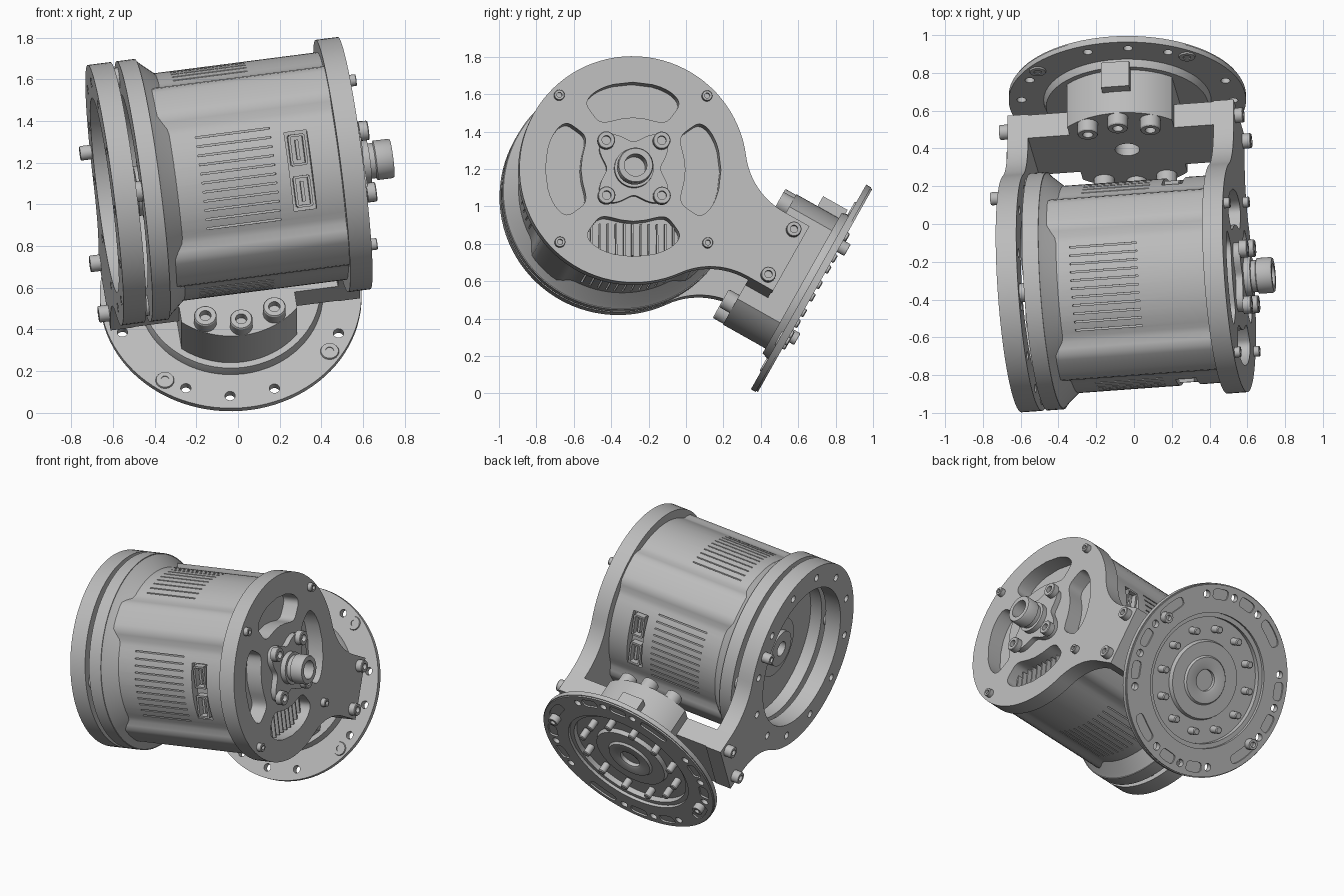
import bpy, bmesh
from math import sin, cos, pi, radians, asin, acos, sqrt, copysign
from mathutils import Matrix, Vector

if "Cube" in bpy.data.objects:
    bpy.data.objects.remove(bpy.data.objects["Cube"])

grey = bpy.data.materials.new("machined grey")
grey.use_nodes = True
grey.diffuse_color = (0.5, 0.5, 0.5, 1)
grey.node_tree.nodes["Principled BSDF"].inputs["Base Color"].default_value = (0.5, 0.5, 0.5, 1)

# Frames: every part is drawn in (a, b) and raised along its frame's z axis
ROLL, TILT = radians(29.4), radians(8.4)
T = Matrix.Translation
unit = T((-0.035, 0.69, 0.55)) @ Matrix.Rotation(-ROLL, 4, 'X') @ Matrix.Rotation(-TILT, 4, 'Y')
cycle = Matrix(((0, 0, 1, 0), (1, 0, 0, 0), (0, 1, 0, 0), (0, 0, 0, 1)))
OUT = unit @ cycle @ cycle                       # a = up, b = side, raised along output axis
ARM = unit @ T((0, -1.165, 0)) @ cycle           # a = towards output, raised along motor axis
MOTOR = ARM @ Matrix.Rotation(ROLL, 4, 'Z')      # same axis, turned with the housing
FLIP = Matrix.Rotation(pi, 4, 'X')
LEFT, RIGHT = -0.612, 0.598                      # outer faces of the two arms


def polar(r, deg):
    return Vector((r * cos(radians(deg)), r * sin(radians(deg)), 0))


def finish(name, bm, frame):
    bmesh.ops.remove_doubles(bm, verts=bm.verts, dist=0.00005)
    bmesh.ops.recalc_face_normals(bm, faces=bm.faces)
    mesh = bpy.data.meshes.new(name)
    bm.to_mesh(mesh)
    bm.free()
    mesh.materials.append(grey)
    ob = bpy.data.objects.new(name, mesh)
    ob.matrix_world = frame
    bpy.context.collection.objects.link(ob)
    return ob


def evaluated_mesh(ob):
    deps = bpy.context.evaluated_depsgraph_get()
    return bpy.data.meshes.new_from_object(ob.evaluated_get(deps))


def circle(r, centre=(0, 0), n=64):
    return [(centre[0] + r * cos(2 * pi * i / n), centre[1] + r * sin(2 * pi * i / n)) for i in range(n)]


def plate(name, loops, low, high, frame):
    """Flat plate from an outline and its holes."""
    cu = bpy.data.curves.new(name, 'CURVE')
    cu.dimensions, cu.fill_mode, cu.extrude = '2D', 'BOTH', (high - low) / 2
    for loop in loops:
        sp = cu.splines.new('POLY')
        sp.points.add(len(loop) - 1)
        for p, (x, y) in zip(sp.points, loop):
            p.co = (x, y, 0, 1)
        sp.use_cyclic_u = True
    tmp = bpy.data.objects.new(name, cu)
    bpy.context.collection.objects.link(tmp)
    mesh = evaluated_mesh(tmp)
    bm = bmesh.new()
    bm.from_mesh(mesh)
    bpy.data.objects.remove(tmp)
    bpy.data.meshes.remove(mesh)
    return finish(name, bm, frame @ T((0, 0, (low + high) / 2)))


def lathe(name, profile, frame, n=48):
    bm = bmesh.new()
    vs = [bm.verts.new((r, 0, h)) for r, h in profile]
    es = [bm.edges.new(pair) for pair in zip(vs, vs[1:])]
    bmesh.ops.spin(bm, geom=vs + es, axis=(0, 0, 1), cent=(0, 0, 0), angle=2 * pi, steps=n)
    return finish(name, bm, frame)


def bolt(name, frame, r, h):
    lathe(name, [(0, h * .4), (r * .5, h * .4), (r * .5, h), (r * .92, h), (r, h * .9), (r, 0), (0, 0)], frame, 20)


def add_box(bm, size, at):
    bmesh.ops.create_cube(bm, size=1, matrix=at @ Matrix.Diagonal((*size, 1)))


def box(name, size, at, frame):
    bm = bmesh.new()
    add_box(bm, size, at)
    return finish(name, bm, frame)


def soft(v):
    return copysign(sqrt(abs(v)), v)


def kidney(r_mid, half, spread, deg, n=48):
    """Rounded slot bent around the centre."""
    pts = [2 * pi * i / n for i in range(n)]
    return [polar(r_mid + half * soft(sin(t)), deg + spread * soft(cos(t))).xy for t in pts]


def arm_outline(r, fillet=0.4, neck=0.2, reach=0.97):
    """Disc flowing into a straight neck."""
    a = asin((neck + fillet) / (r + fillet))
    cx, cy = (r + fillet) * cos(a), neck + fillet
    top = [(reach, neck)]
    top += [(cx + fillet * cos(t), cy + fillet * sin(t))
            for t in [-pi / 2 - (pi / 2 - a) * i / 12 for i in range(13)]]
    rim = [(r * cos(t), r * sin(t)) for t in [a + (2 * pi - 2 * a) * i / 72 for i in range(1, 72)]]
    return top + rim + [(x, -y) for x, y in reversed(top)]


# Motor housing: round section with four raised corner ribs
def housing_radius(deg):
    off = abs((deg % 90) - 45)
    blend = min(max((off - 8) / 9, 0), 1)
    return 0.59 - 0.04 * blend * blend * (3 - 2 * blend)


body = plate("motor_housing", [[polar(housing_radius(d), d).xy for d in range(0, 360, 3)]], -0.39, 0.49, MOTOR)

# Vent slots and connector recesses cut into the housing
bm = bmesh.new()
for side in range(4):
    turn = Matrix.Rotation(side * pi / 2, 4, 'Z')
    for j in range(-5, 6):
        t = j * 0.044
        add_box(bm, (0.05, 0.008, 0.36), turn @ T((sqrt(0.3025 - t * t), t, -0.05 if side % 2 else 0.0)))
    if side % 2 == 0:
        add_box(bm, (0.12, 0.38, 0.11), turn @ T((0.55, 0, 0.30)))
cutter = finish("vent_cutter", bm, MOTOR)
cutter.hide_render = True
cut = body.modifiers.new("vents", 'BOOLEAN')
cut.operation, cut.object, cut.solver = 'DIFFERENCE', cutter, 'EXACT'
bpy.context.view_layer.update()
body.data = evaluated_mesh(body)
body.modifiers.clear()
bpy.data.objects.remove(cutter)

# Connector sockets
for side in (0, 180):
    turn = Matrix.Rotation(radians(side), 4, 'Z')
    for t, length in ((-0.1, 0.14), (0.1, 0.14)):
        for s in (-1, 1):
            box("socket_wall", (0.05, length, 0.012), turn @ T((0.51, t, 0.30 + s * 0.035)), MOTOR)
            box("socket_end", (0.05, 0.012, 0.07), turn @ T((0.51, t + s * length / 2, 0.30)), MOTOR)
        box("socket_tongue", (0.035, length * .7, 0.016), turn @ T((0.505, t, 0.30)), MOTOR)

# Rear flange, its cone and the rear hub
plate("rear_flange", [circle(0.63, n=96), circle(0.47)], -0.472, -0.385, MOTOR)
lathe("rear_cone", [(0.5, -0.385), (0.625, -0.385), (0.605, -0.365), (0.54, -0.29), (0.5, -0.29)], MOTOR, 96)
lathe("rear_hub", [(0, .02), (.05, .02), (.05, .07), (.12, .07), (.12, .04), (.2, .04), (.2, 0), (0, 0)],
      MOTOR @ T((0, 0, -0.39)) @ FLIP)
for k in range(4):
    lathe("flange_spacer", [(0, -0.51), (0.05, -0.51), (0.05, -0.465), (0, -0.465)],
          MOTOR @ T(polar(0.55, 90 * k)), 20)

# Left side arm: open ring with a circle of small holes
holes = [circle(0.024, polar(0.55, 30 * k + 7), 16) for k in range(12)]
plate("left_arm", [arm_outline(0.63), circle(0.47)] + holes, LEFT, -0.502, ARM)
bolt("left_arm_bolt", ARM @ T(polar(0.55, 52)) @ T((0, 0, LEFT)) @ FLIP, 0.035, 0.055)

# Right side arm: four kidney windows
windows = [kidney(0.375, 0.095, 36, 29.4 + 90 * k) for k in range(4)]
plate("right_arm", [arm_outline(0.61)] + windows, 0.49, RIGHT, ARM)
for k in range(4):
    bolt("rim_bolt", MOTOR @ T(polar(0.56, 45 + 90 * k)) @ T((0, 0, RIGHT)), 0.028, 0.032)
for i in range(-5, 6):
    box("window_fin", (0.17, 0.01, 0.05), T((-0.37, i * 0.044, 0.51)),
        MOTOR @ Matrix.Rotation(pi / 2, 4, 'Z'))

# Encoder cover and cable gland on the right arm
star = [polar(0.19 + 0.045 * cos(radians(4 * (d - 45))), d).xy for d in range(0, 360, 5)]
plate("gland_bracket", [star], 0.59, 0.635, MOTOR)
for k in range(4):
    bolt("gland_bolt", MOTOR @ T(polar(0.21, 45 + 90 * k)) @ T((0, 0, 0.63)), 0.047, 0.045)
lathe("cable_gland", [(0, .65), (.06, .65), (.06, .782), (.09, .782), (.095, .772), (.095, .7), (.085, .695),
                      (.085, .67), (.105, .67), (.105, .62), (0, .62)], MOTOR)

# Screws that pin both arms to the cross beam
for z in (-0.14, 0.14):
    bolt("right_beam_screw", ARM @ T((0.905, z, RIGHT)), 0.04, 0.045)
    bolt("left_beam_screw", ARM @ T((0.905, z, LEFT)) @ FLIP, 0.04, 0.05)

# Cross beam with a rounded centre that continues back as the boss
start = acos(0.28 / 0.40)
sweep = [start + (pi - 2 * start) * i / 24 for i in range(25)]
crown = [(0.40 * sin(t), 0.40 * cos(t)) for t in sweep]
half = [(0.2, 0.51), (0.2, 0.28)] + crown + [(0.2, -0.28), (0.2, -0.51)]
beam = half + [(-x, y) for x, y in reversed(half)]
plate("cross_beam", [beam, circle(0.065, n=24)], -0.34, -0.20, OUT)
plate("output_boss", [crown + [(-x, y) for x, y in reversed(crown)]], -0.20, -0.07, OUT)
box("boss_block", (0.14, 0.15, 0.15), T((0.385, 0.0, -0.135)), OUT)
for base in (0, 180):
    for step in (-29, 0, 29):
        bolt("boss_bolt", OUT @ T(polar(0.345, base + step)) @ T((0, 0, -0.34)) @ FLIP, 0.055, 0.065)

# Bearing cup that carries the output flange
lathe("bearing_cup", [(0, -.08), (.43, -.08), (.445, -.035), (.445, -.02), (.41, -.02), (.41, -.055), (0, -.055)],
      OUT, 72)

# Output flange: drilled disc with shallow pockets on its outer face
drill, pockets = [], []
for k in range(4):
    drill += [circle(0.025, polar(0.56, 90 * k + d), 16) for d in (-13.6, 8.7, 31)]
    pockets += [kidney(0.56, 0.033, s, 90 * k + d, 24) for d, s in ((-2.5, 6), (20, 6), (60, 10))]
    lathe("countersunk_screw", [(0, .003), (.02, .003), (.02, .008), (.042, .008), (.045, 0), (0, 0)],
          OUT @ T(polar(0.57, 42 + 90 * k)) @ T((0, 0, -0.04)) @ FLIP, 20)
plate("output_flange", [circle(0.628, n=96), circle(0.44)] + drill, -0.04, -0.01, OUT)
plate("output_flange_face", [circle(0.622, n=96), circle(0.44)] + drill + pockets, -0.01, 0, OUT)
for deg in (68, 248):
    bolt("flange_screw", OUT @ T(polar(0.54, deg)), 0.036, 0.045)

# Output hub and ring of pins
lathe("output_hub", [(0, -.045), (.07, -.045), (.07, -.02), (.085, -.014), (.15, -.014), (.16, -.028),
                     (.25, -.028), (.26, -.056)], OUT)
for k in range(12):
    lathe("hub_pin", [(0, -0.056), (0.024, -0.056), (0.024, 0.01), (0.018, 0.015), (0, 0.015)],
          OUT @ T(polar(0.335, 30 * k + 15)), 16)

# Smooth the round walls and keep the machined edges crisp
bpy.ops.object.select_all(action='DESELECT')
for ob in bpy.context.scene.objects:
    if ob.type == 'MESH':
        ob.select_set(True)
        bpy.context.view_layer.objects.active = ob
bpy.ops.object.shade_smooth_by_angle(angle=radians(30))
